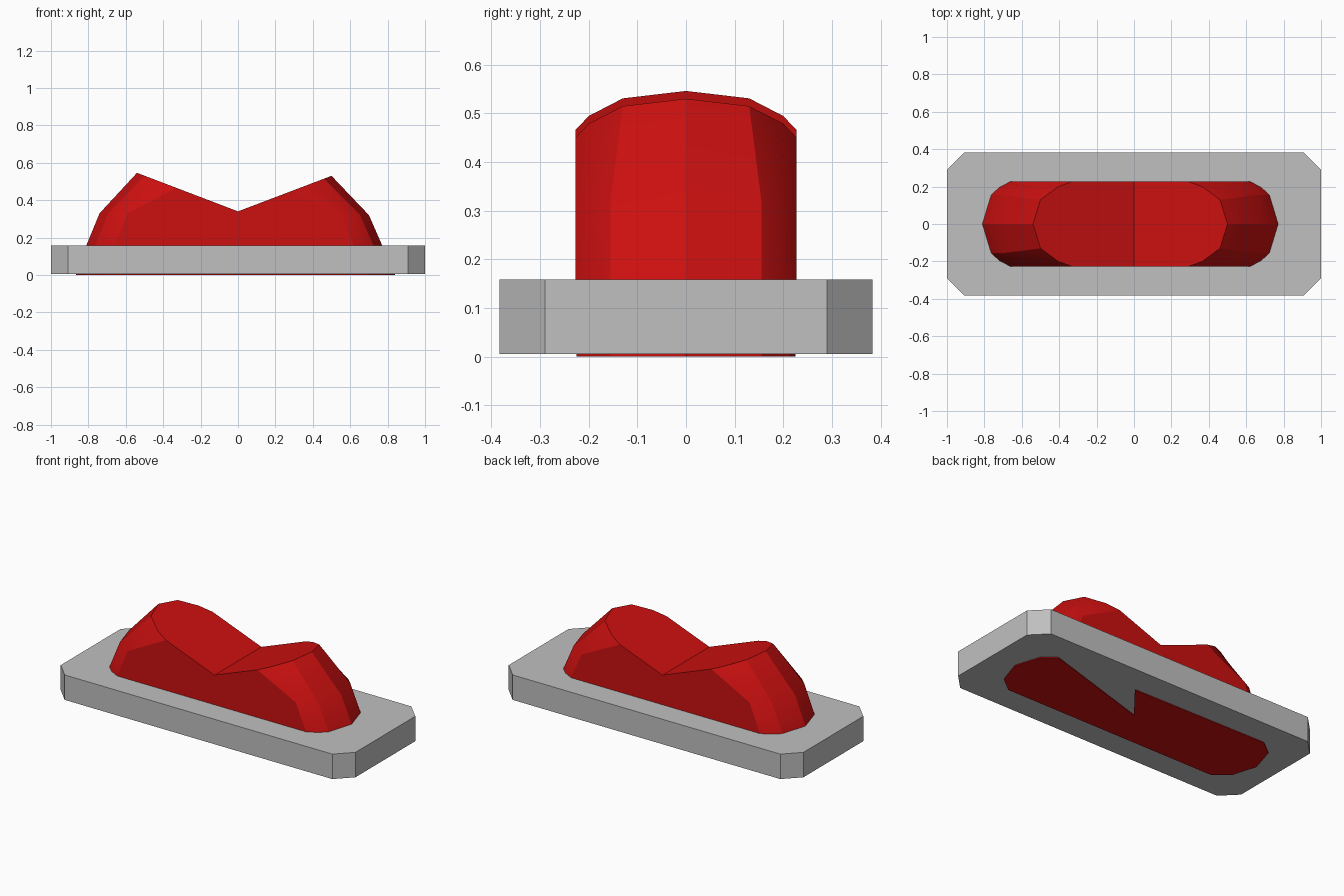
import bpy
import bmesh
import math

cube = bpy.data.objects.get("Cube")
if cube:
    bpy.data.objects.remove(cube, do_unlink=True)


def make_material(name, rgb):
    mat = bpy.data.materials.new(name)
    mat.use_nodes = True
    mat.diffuse_color = (*rgb, 1)
    mat.node_tree.nodes["Principled BSDF"].inputs["Base Color"].default_value = (*rgb, 1)
    return mat


grey = make_material("light grey", (0.527, 0.527, 0.527))
red = make_material("red", (0.604, 0.005, 0.005))


def finish(bm, name, mat, smooth=False):
    bmesh.ops.remove_doubles(bm, verts=bm.verts, dist=0.0005)
    bmesh.ops.recalc_face_normals(bm, faces=bm.faces)
    mesh = bpy.data.meshes.new(name)
    bm.to_mesh(mesh)
    bm.free()
    mesh.materials.append(mat)
    obj = bpy.data.objects.new(name, mesh)
    bpy.context.collection.objects.link(obj)
    if smooth:
        bpy.ops.object.select_all(action='DESELECT')
        obj.select_set(True)
        bpy.context.view_layer.objects.active = obj
        bpy.ops.object.shade_smooth_by_angle(angle=math.radians(22))
    return obj


def prism(name, outline, z0, z1, mat):
    bm = bmesh.new()
    face = bm.faces.new([bm.verts.new((x, y, z0)) for x, y in outline])
    result = bmesh.ops.extrude_face_region(bm, geom=[face])
    for v in result["geom"]:
        if isinstance(v, bmesh.types.BMVert):
            v.co.z = z1
    return finish(bm, name, mat)


# Base plate with clipped corners
corners = [(1, 0.29), (0.908, 0.383)]
plate = corners + [(-x, y) for x, y in reversed(corners)]
plate += [(-x, -y) for x, y in plate]
prism("base_plate", plate, 0.005, 0.158, grey)

# Twin-peaked block: each end is a rounded stack of rows meeting at a central valley
VALLEY = 0.34
HALF = 0.227
ROUND_LOW = [(0, 0), (0.155, 0.047), (0.195, 0.09), (HALF, 0.15)]   # y, setback from the tip
ROUND_TOP = [(0, 0), (0.13, 0.04), (0.2, 0.135), (HALF, 0.21)]
ENDS = {
    -1: ([(0.867, 0.01), (0.81, 0.16), (0.74, 0.33)], (0.54, 0.546)),
    1: ([(0.835, 0.01), (0.77, 0.16), (0.70, 0.32)], (0.50, 0.53)),
}


def mirrored(row):
    return [(x, -y, z) for x, y, z in reversed(row[1:])] + row


bm = bmesh.new()


def add_face(points):
    bm.faces.new([bm.verts.new(p) for p in points])


for side, (levels, (peak_x, peak_z)) in ENDS.items():
    rows = [mirrored([(side * (x - d), y, z) for y, d in ROUND_LOW]) for x, z in levels]
    slope = (peak_z - VALLEY) / peak_x
    rows.append(mirrored([(side * (peak_x - d), y, VALLEY + slope * (peak_x - d))
                          for y, d in ROUND_TOP]))
    # Rounded end
    for low, high in zip(rows, rows[1:]):
        for i in range(len(low) - 1):
            add_face([low[i], low[i + 1], high[i + 1], high[i]])
    # Sloping top and underside
    add_face(rows[-1] + [(0, HALF, VALLEY), (0, -HALF, VALLEY)])
    add_face(rows[0] + [(0, HALF, 0.01), (0, -HALF, 0.01)])
    # Flat flanks
    for i, y in ((0, -HALF), (-1, HALF)):
        add_face([row[i] for row in rows] + [(0, y, VALLEY), (0, y, 0.01)])
finish(bm, "twin_peak_block", red, smooth=True)

# Red panel showing through the underside, with a wedge left open
panel = [(0, 0), (0.715, 0.215), (0.79, 0.155), (0.84, 0), (0.79, -0.155), (0.70, -0.225),
         (-0.73, -0.225), (-0.82, -0.155), (-0.867, 0), (-0.82, 0.155), (-0.73, 0.225),
         (0.174, 0.215)]
prism("underside_panel", panel, 0.0, 0.007, red)
